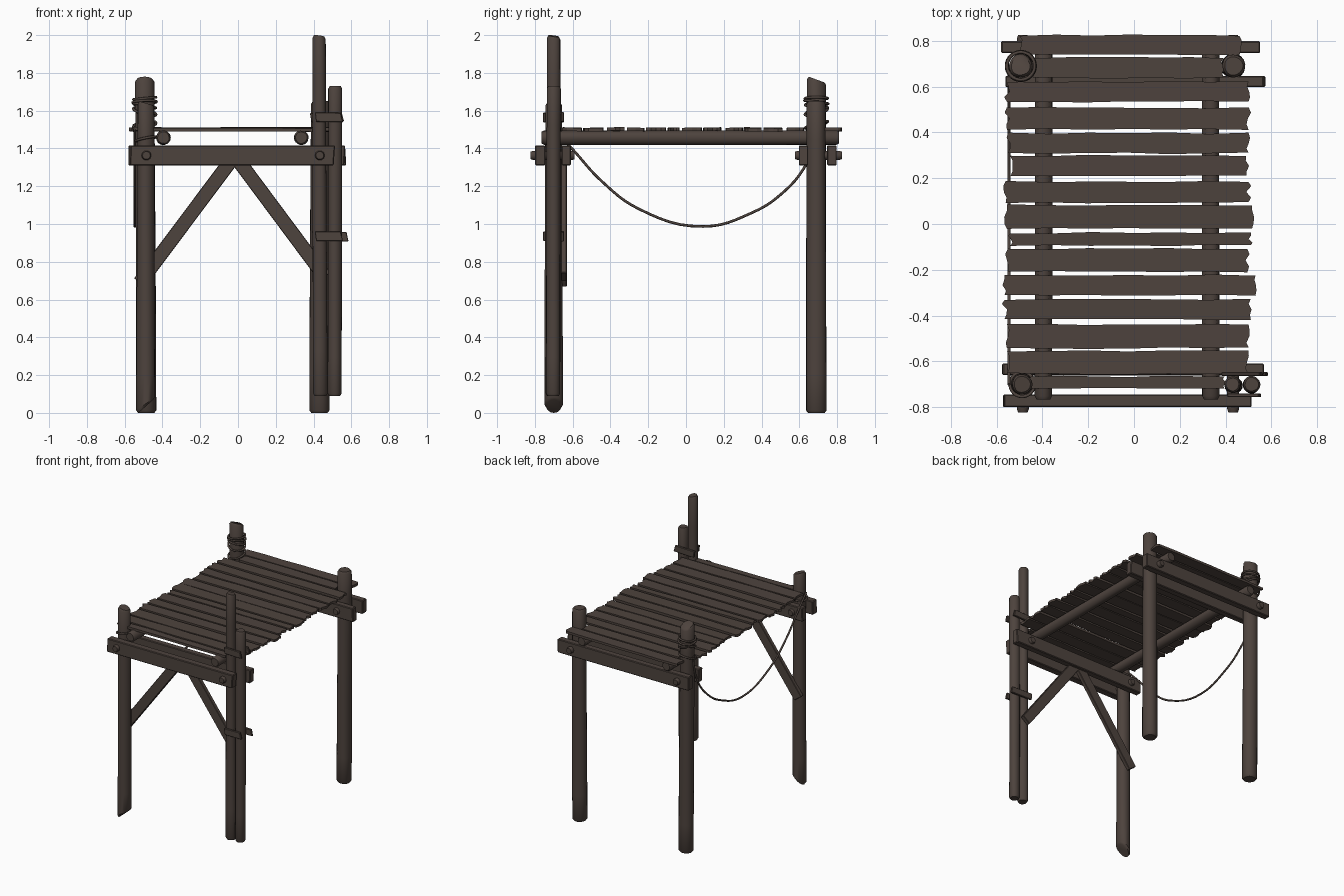
import bpy, bmesh, math, random
from mathutils import Vector, Matrix

if "Cube" in bpy.data.objects:
    bpy.data.objects.remove(bpy.data.objects["Cube"])

rng = random.Random(4)


def material(name, rgb):
    m = bpy.data.materials.new(name)
    m.diffuse_color = (*rgb, 1)
    m.use_nodes = True
    m.node_tree.nodes["Principled BSDF"].inputs["Base Color"].default_value = m.diffuse_color
    return m


WOOD = material("weathered brown wood", (0.075, 0.056, 0.047))


def finish(bm, name, smooth=None):
    bmesh.ops.recalc_face_normals(bm, faces=bm.faces)
    me = bpy.data.meshes.new(name)
    bm.to_mesh(me)
    bm.free()
    ob = bpy.data.objects.new(name, me)
    bpy.context.collection.objects.link(ob)
    me.materials.append(WOOD)
    if smooth:
        bpy.ops.object.select_all(action='DESELECT')
        ob.select_set(True)
        bpy.context.view_layer.objects.active = ob
        bpy.ops.object.shade_smooth_by_angle(angle=math.radians(smooth))
    return ob


def log(name, a, b, r0, r1, cut0=0.0, cut1=0.0, sides=18, wobble=0.03):
    """Round log from a to b with worn, optionally slanted ends."""
    a, b = Vector(a), Vector(b)
    L = (b - a).length
    q = (b - a).to_track_quat('Z', 'Y')
    bm = bmesh.new()
    c = 0.014
    hs = [0, c] + [L * k / 8 for k in range(1, 8)] + [L - c, L]
    phase = rng.uniform(0, 6.28)
    rings = []
    for i, h in enumerate(hs):
        r = r0 + (r1 - r0) * h / L
        if i in (0, len(hs) - 1):
            r *= 0.8
        ring = []
        for k in range(sides):
            t = 2 * math.pi * k / sides
            rr = r * (1 + wobble * math.sin(3 * t + phase + h * 2))
            z = h
            if i < 2:       # slanted foot
                z += cut0 * (0.5 - 0.5 * math.cos(t))
            elif i > len(hs) - 3:   # slanted top
                z -= cut1 * (0.5 - 0.5 * math.cos(t))
            ring.append(bm.verts.new(a + q @ Vector((rr * math.cos(t), rr * math.sin(t), z))))
        rings.append(ring)
    for p, n in zip(rings, rings[1:]):
        for k in range(sides):
            j = (k + 1) % sides
            bm.faces.new((p[k], p[j], n[j], n[k]))
    bm.faces.new(rings[0])
    bm.faces.new(rings[-1])
    return finish(bm, name, 40)


def box(name, center, size, rot=(0, 0, 0), skew=0.0, bevel=0.005):
    """Bevelled timber; skew slants its x ends."""
    bm = bmesh.new()
    bmesh.ops.create_cube(bm, size=1)
    for v in bm.verts:
        sx = v.co.x
        v.co = Vector((v.co.x * size[0], v.co.y * size[1], v.co.z * size[2]))
        v.co.x += skew * (1 if v.co.z > 0 else -1) * (1 if sx > 0 else 0.6)
    bmesh.ops.bevel(bm, geom=bm.edges[:], offset=bevel, segments=1, affect='EDGES')
    m = Matrix.Translation(center)
    for axis, ang in zip('XYZ', rot):
        m = m @ Matrix.Rotation(ang, 4, axis)
    bmesh.ops.transform(bm, matrix=m, verts=bm.verts)
    return finish(bm, name)


def rope(name, pts, r=0.007, cyclic=False):
    cu = bpy.data.curves.new(name, 'CURVE')
    cu.dimensions = '3D'
    cu.bevel_depth = r
    cu.bevel_resolution = 2
    cu.resolution_u = 6
    cu.use_fill_caps = True
    sp = cu.splines.new('BEZIER')
    sp.bezier_points.add(len(pts) - 1)
    for p, co in zip(sp.bezier_points, pts):
        p.co = co
        p.handle_left_type = p.handle_right_type = 'AUTO'
    sp.use_cyclic_u = cyclic
    ob = bpy.data.objects.new(name, cu)
    bpy.context.collection.objects.link(ob)
    cu.materials.append(WOOD)
    return ob


# Posts
log("front_left_post", (-0.488, -0.70, 0.0), (-0.488, -0.70, 1.65), 0.050, 0.044, cut0=0.07, cut1=0.02)
log("back_left_post", (-0.485, 0.69, 0.0), (-0.495, 0.69, 1.78), 0.054, 0.051, cut1=0.03)
log("back_right_post", (0.432, 0.69, 0.0), (0.435, 0.69, 1.65), 0.054, 0.050)
log("front_right_tall_post", (0.435, -0.705, 0.09), (0.43, -0.70, 2.0), 0.039, 0.035, cut1=0.01)
log("front_right_short_post", (0.512, -0.703, 0.09), (0.514, -0.70, 1.73), 0.037, 0.037)

# Stringer logs under the deck
for side, x in (("left", -0.395), ("right", 0.335)):
    log(side + "_stringer", (x, -0.765, 1.457), (x, 0.81, 1.457), 0.038, 0.038)

# Paired cross beams clamped on the posts
for name, x0, x1, y, th in (("front_outer_beam", -0.57, 0.51, -0.772, 0.055),
                            ("front_inner_beam", -0.575, 0.565, -0.634, 0.05),
                            ("back_inner_beam", -0.56, 0.57, 0.622, 0.05),
                            ("back_outer_beam", -0.58, 0.55, 0.772, 0.052)):
    box(name, ((x0 + x1) / 2, y, 1.363), (x1 - x0, th, 0.105), skew=rng.uniform(-0.006, 0.006))

# Bolts through the beams and posts
for xn, x in (("left", -0.485), ("right", 0.433)):
    for yn, y0, y1 in (("front", -0.822, -0.59), ("back", 0.578, 0.825)):
        log(f"{yn}_{xn}_bolt", (x, y0, 1.363), (x, y1, 1.363), 0.026, 0.026, sides=10, wobble=0)

# Diagonal braces behind the front posts
for name, lo, hi in (("left_brace", (-0.52, 0.69), (-0.03, 1.345)),
                     ("right_brace", (0.46, 0.72), (-0.005, 1.345))):
    dx, dz = hi[0] - lo[0], hi[1] - lo[1]
    box(name, ((lo[0] + hi[0]) / 2, -0.646, (lo[1] + hi[1]) / 2),
        (math.hypot(dx, dz), 0.03, 0.075), rot=(0, -math.atan2(dz, dx), 0), bevel=0.003)

# Deck planks: y low, y high, x left, x right
PLANKS = [(0.735, 0.827, -0.50, 0.46), (0.635, 0.730, -0.44, 0.39), (0.530, 0.625, -0.555, 0.50),
          (0.410, 0.512, -0.555, 0.50), (0.305, 0.400, -0.55, 0.50), (0.205, 0.302, -0.54, 0.49),
          (0.090, 0.190, -0.56, 0.50), (-0.025, 0.086, -0.555, 0.515), (-0.097, -0.035, -0.54, 0.51),
          (-0.212, -0.105, -0.55, 0.495), (-0.315, -0.22, -0.565, 0.53), (-0.420, -0.325, -0.565, 0.51),
          (-0.545, -0.435, -0.555, 0.50), (-0.658, -0.550, -0.555, 0.50), (-0.722, -0.662, -0.45, 0.395)]


def plank(name, y0, y1, x0, x1):
    """Thin board with ragged ends and slightly wavy edges."""
    w = y1 - y0
    j = lambda s: rng.uniform(-s, s)
    out = []
    for k in range(7):
        out.append((x0 + (x1 - x0) * k / 6, y0 + abs(j(0.007))))
    out += [(x1 + j(0.012), y0 + w * f) for f in (0.25, 0.5, 0.75)]
    for k in range(6, -1, -1):
        out.append((x0 + (x1 - x0) * k / 6, y1 - abs(j(0.007))))
    out += [(x0 + j(0.012), y0 + w * f) for f in (0.75, 0.5, 0.25)]
    zc, tilt, roll = 1.492 + j(0.002), j(0.004), j(0.03)
    bm = bmesh.new()
    layers = []
    for dz in (0, 0.018):
        layers.append([bm.verts.new((x, y, zc + dz + tilt * x + roll * (y - (y0 + y1) / 2)))
                       for x, y in out])
    n = len(out)
    for k in range(n):
        m = (k + 1) % n
        bm.faces.new((layers[0][k], layers[0][m], layers[1][m], layers[1][k]))
    bm.faces.new(layers[0])
    bm.faces.new(layers[1])
    finish(bm, name)


for i, p in enumerate(PLANKS):
    plank(f"deck_plank_{i + 1}", *p)

# Splice plates tying the double post
for name, x0, x1, y, z, tip in (("upper_front_plate", 0.41, 0.55, -0.748, 1.565, 0.02),
                                ("upper_back_plate", 0.385, 0.555, -0.655, 1.565, -0.03),
                                ("lower_front_plate", 0.41, 0.55, -0.748, 0.935, 0.0),
                                ("lower_back_plate", 0.395, 0.58, -0.655, 0.935, 0.03)):
    box(name, ((x0 + x1) / 2, y, z), (x1 - x0, 0.016, 0.05), rot=(0, tip, 0), skew=-0.006, bevel=0.003)


# Rope wraps on the back left post
def ring(name, cx, cy, z, r, tilt, phase):
    pts = [(cx + r * math.cos(t), cy + r * math.sin(t), z + tilt * math.cos(t + phase))
           for t in (2 * math.pi * k / 10 for k in range(10))]
    rope(name, pts, cyclic=True)


for k, (z, r, tilt) in enumerate(((1.665, 0.060, 0.006), (1.645, 0.063, 0.009), (1.625, 0.059, 0.012),
                                  (1.595, 0.060, 0.022), (1.525, 0.060, 0.020))):
    ring(f"rope_wrap_{k + 1}", -0.494, 0.69, z, r, tilt, k * 1.3)
ring("front_rope_wrap", -0.488, -0.70, 1.45, 0.053, 0.012, 0.5)

# Sagging rope along the left side
SAG = [(-0.70, 1.50), (-0.60, 1.395), (-0.45, 1.23), (-0.25, 1.08), (0.09, 0.987),
       (0.35, 1.06), (0.50, 1.155), (0.63, 1.305), (0.68, 1.44), (0.69, 1.53)]
rope("hanging_rope", [(-0.546, y, z) for y, z in SAG])
